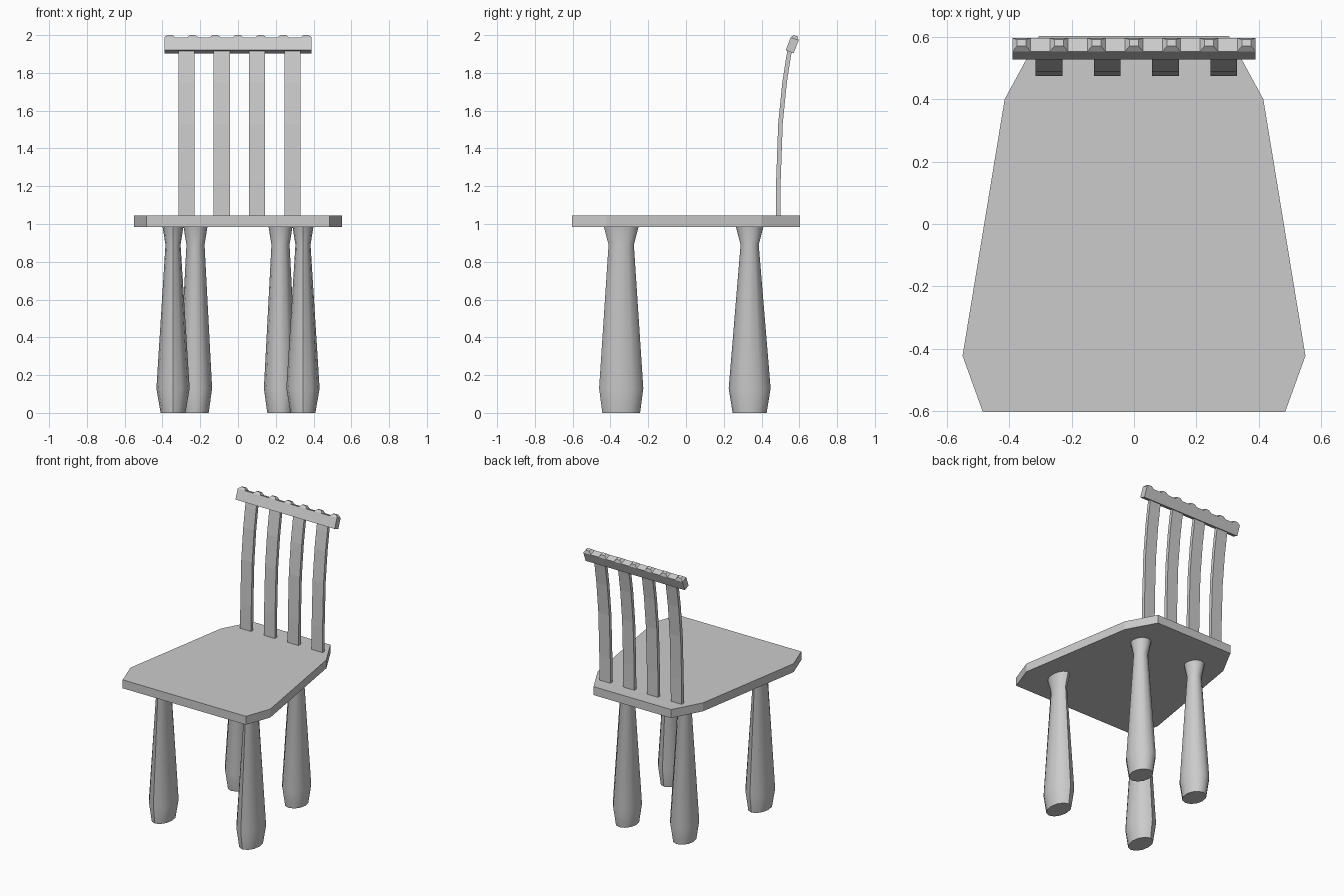
import bpy, bmesh, math
from mathutils import Matrix, Vector

if "Cube" in bpy.data.objects:
    bpy.data.objects.remove(bpy.data.objects["Cube"])

grey = bpy.data.materials.new("plain grey")
grey.diffuse_color = (0.6, 0.6, 0.6, 1)
grey.use_nodes = True
grey.node_tree.nodes["Principled BSDF"].inputs["Base Color"].default_value = grey.diffuse_color


def finish(name, bm):
    bmesh.ops.recalc_face_normals(bm, faces=bm.faces[:])
    mesh = bpy.data.meshes.new(name)
    bm.to_mesh(mesh)
    bm.free()
    mesh.materials.append(grey)
    obj = bpy.data.objects.new(name, mesh)
    bpy.context.collection.objects.link(obj)
    return obj


def loft(bm, rings):
    """Skin a list of equal-length closed rings and cap both ends."""
    vs = [[bm.verts.new(p) for p in r] for r in rings]
    n = len(vs[0])
    for a, b in zip(vs, vs[1:]):
        for i in range(n):
            j = (i + 1) % n
            bm.faces.new((a[i], a[j], b[j], b[i]))
    bm.faces.new(vs[0][::-1])
    bm.faces.new(vs[-1])


# Seat: eight-sided board, wider at the front
half = [(0.485, -0.603), (0.55, -0.423), (0.415, 0.4), (0.305, 0.603)]
outline = half + [(-x, y) for x, y in reversed(half)]
bm = bmesh.new()
loft(bm, [[(x, y, z) for x, y in outline] for z in (0.985, 1.045)])
finish("seat", bm)


# Legs: oval turned posts, profile rows are (half width, half depth, z)
def leg(name, cx, cy, profile, sides=12):
    bm = bmesh.new()
    turn = [2 * math.pi * i / sides for i in range(sides)]
    loft(bm, [[(cx + rx * math.cos(t), cy + ry * math.sin(t), z) for t in turn]
              for rx, ry, z in profile])
    obj = finish(name, bm)
    bpy.ops.object.select_all(action='DESELECT')
    obj.select_set(True)
    bpy.context.view_layer.objects.active = obj
    bpy.ops.object.shade_smooth_by_angle(angle=math.radians(40))


front = [(0.066, 0.1, 0), (0.088, 0.117, 0.13), (0.04, 0.067, 0.89), (0.056, 0.093, 0.99)]
back = [(0.07, 0.09, 0), (0.088, 0.111, 0.13), (0.048, 0.048, 0.89), (0.064, 0.074, 0.99)]
for side, s in (("left", -1), ("right", 1)):
    leg("front_leg_" + side, s * 0.344, -0.343, front)
    leg("back_leg_" + side, s * 0.225, 0.337, back)

# Back slats: thin strips bending backwards, rows are (front y, z)
bend = [(0.475, 1.03), (0.477, 1.22), (0.488, 1.53), (0.51, 1.75), (0.53, 1.88), (0.54, 1.935)]
for i in range(4):
    x0, x1 = (-0.273 + 0.187 * i + d for d in (-0.043, 0.043))
    bm = bmesh.new()
    loft(bm, [[(x0, y, z), (x1, y, z), (x1, y + 0.024, z), (x0, y + 0.024, z)]
              for y, z in bend])
    finish(f"back_slat_{i + 1}", bm)


# Top rail: tilted bar carrying seven chamfered studs
def rect(cx, hx, hy, z):
    return [(cx - hx, -hy, z), (cx + hx, -hy, z), (cx + hx, hy, z), (cx - hx, hy, z)]


bm = bmesh.new()
loft(bm, [rect(0, 0.39, 0.0225, 0), rect(0, 0.39, 0.0225, 0.073)])
for i in range(7):
    cx = (i - 3) * 0.1203
    loft(bm, [rect(cx, 0.029, 0.0225, 0.073), rect(cx, 0.014, 0.011, 0.09)])
tilt = Matrix.Translation(Vector((0, 0.549, 1.912))) @ Matrix.Rotation(math.radians(-21), 4, 'X')
bm.transform(tilt)
finish("top_rail", bm)
